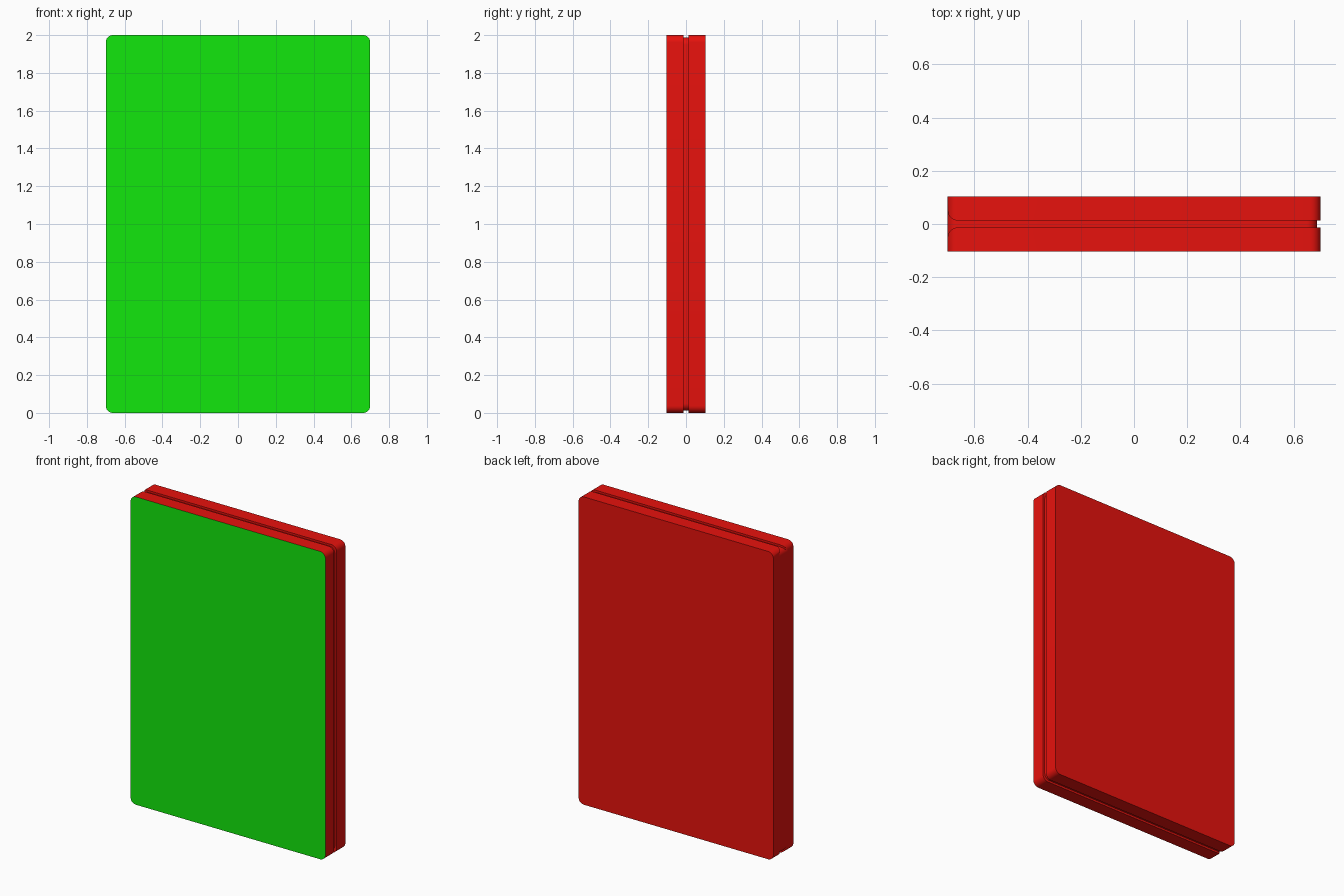
import bpy, bmesh, math
from mathutils import Vector

if "Cube" in bpy.data.objects:
    bpy.data.objects.remove(bpy.data.objects["Cube"])

W, H, D = 0.70, 2.0, 0.103      # half width, height, half depth
GAP, R, INSET = 0.013, 0.038, 0.013


def material(name, color):
    m = bpy.data.materials.new(name)
    m.diffuse_color = color
    m.use_nodes = True
    m.node_tree.nodes["Principled BSDF"].inputs["Base Color"].default_value = m.diffuse_color
    return m


red = material("red", (0.8, 0.006, 0.004, 1))
green = material("green", (0.006, 0.8, 0.004, 1))


def arc(cx, cy, r, a0, a1, n=8):
    return [(cx + r * math.cos(math.radians(a0 + (a1 - a0) * i / n)),
             cy + r * math.sin(math.radians(a0 + (a1 - a0) * i / n))) for i in range(n + 1)]


def rounded(x0, x1, z0, z1, r):
    return (arc(x1 - r, z0 + r, r, -90, 0) + arc(x1 - r, z1 - r, r, 0, 90)
            + arc(x0 + r, z1 - r, r, 90, 180) + arc(x0 + r, z0 + r, r, 180, 270))


def prism(name, points, offset):
    """Extrude a 3D outline by an offset vector."""
    bm = bmesh.new()
    face = bm.faces.new([bm.verts.new(p) for p in points])
    ext = bmesh.ops.extrude_face_region(bm, geom=[face])
    bmesh.ops.translate(bm, vec=Vector(offset),
                        verts=[g for g in ext["geom"] if isinstance(g, bmesh.types.BMVert)])
    bmesh.ops.recalc_face_normals(bm, faces=bm.faces)
    me = bpy.data.meshes.new(name)
    bm.to_mesh(me)
    bm.free()
    ob = bpy.data.objects.new(name, me)
    bpy.context.collection.objects.link(ob)
    me.materials.append(red)
    return ob


def smooth(ob):
    bpy.ops.object.select_all(action='DESELECT')
    ob.select_set(True)
    bpy.context.view_layer.objects.active = ob
    bpy.ops.object.shade_smooth_by_angle(angle=math.radians(30))


# Front and back covers: one rounded slab, split by a gap that flares at the spine
covers = prism("covers", [(x, -D, z) for x, z in rounded(-W, W, 0, H, R)], (0, 2 * D, 0))
covers.data.materials.append(green)
upper = [(W + .1, GAP)] + arc(-W + R, GAP + R, R, 270, 180) + [(-W - .1, GAP + R)]
lower = [(x, -y) for x, y in reversed(upper)]
cutter = prism("gap_cutter", [(x, y, -.1) for x, y in upper + lower], (0, 0, H + .2))
cutter.hide_render = True
mod = covers.modifiers.new("gap", 'BOOLEAN')
mod.operation, mod.solver, mod.object = 'DIFFERENCE', 'EXACT', cutter
bpy.context.view_layer.objects.active = covers
covers.select_set(True)
bpy.ops.object.modifier_apply(modifier="gap")
bpy.data.objects.remove(cutter)

# Green front panel
for p in covers.data.polygons:
    if p.normal.y < -.99 and p.center.y < -D + .001:
        p.material_index = 1
smooth(covers)

# Inset core, flush with the covers along the spine
w = GAP + R
core = prism("core_and_spine",
             [(x, -w, z) for x, z in rounded(-W, W - INSET, INSET, H - INSET, R)], (0, 2 * w, 0))
smooth(core)
